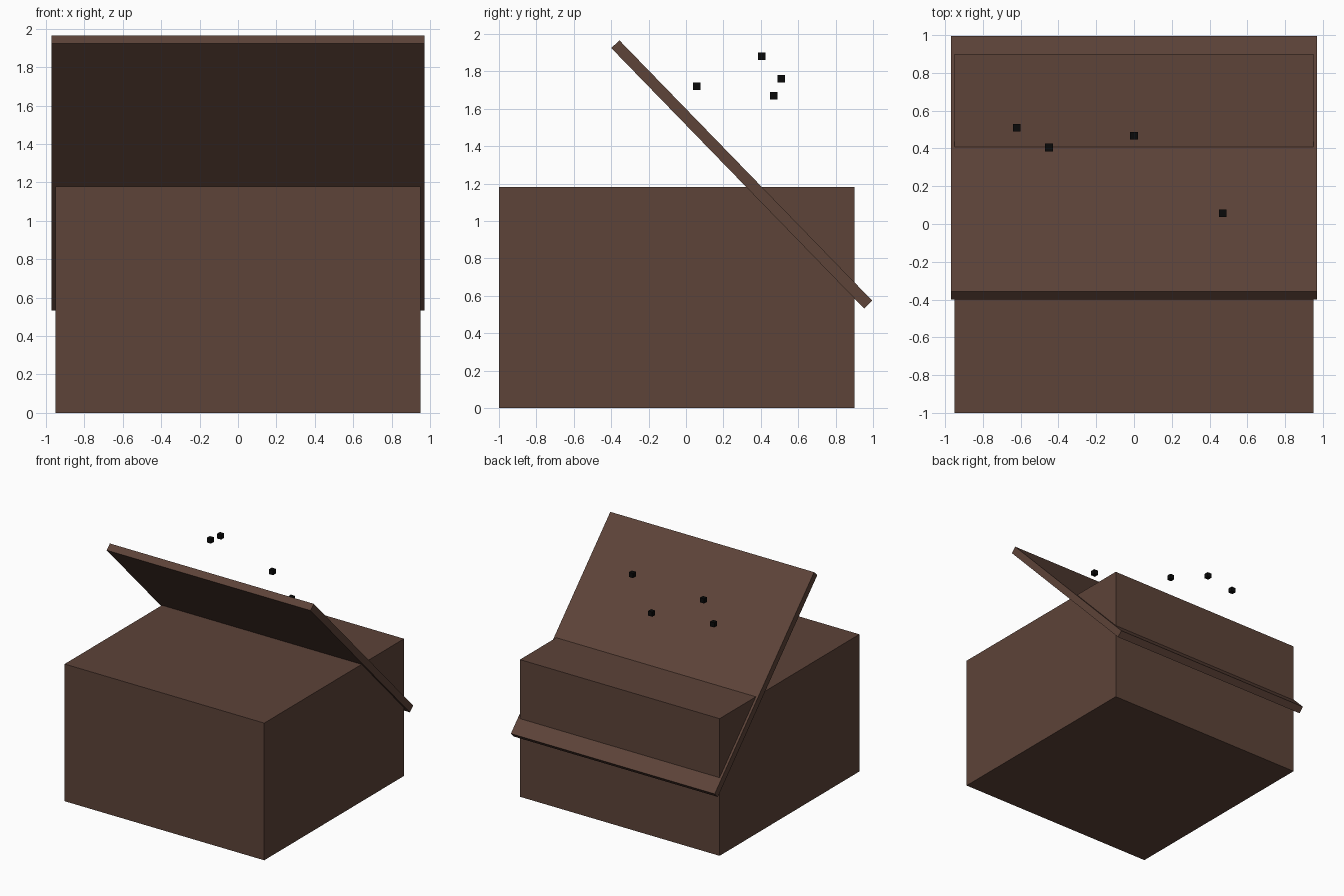
import bpy

if "Cube" in bpy.data.objects:
    bpy.data.objects.remove(bpy.data.objects["Cube"])


def material(name, color):
    m = bpy.data.materials.new(name)
    m.diffuse_color = (*color, 1)
    m.use_nodes = True
    m.node_tree.nodes["Principled BSDF"].inputs["Base Color"].default_value = m.diffuse_color
    return m


def block(name, center, size, mat, tilt=0.0):
    bpy.ops.mesh.primitive_cube_add(size=1, location=center)
    o = bpy.context.object
    o.name = name
    o.scale = size
    bpy.ops.object.transform_apply(location=False, rotation=False, scale=True)
    o.rotation_euler.x = tilt
    o.data.materials.append(mat)
    return o


brown = material("brown", (0.109, 0.056, 0.040))
black = material("black", (0.003, 0.003, 0.003))

# Closed box body
block("box_body", (0, -0.05, 0.59), (1.9, 1.9, 1.18), brown)

# Tilted lid cutting through the body
block("lid", (0, 0.298, 1.249), (1.94, 1.94, 0.06), brown, -0.8)

# Small specks floating above the lid
for i, p in enumerate([(-0.62, 0.51, 1.76), (-0.45, 0.405, 1.88),
                       (0.0, 0.468, 1.67), (0.47, 0.057, 1.72)]):
    block(f"speck_{i + 1}", p, (0.04, 0.04, 0.04), black)
